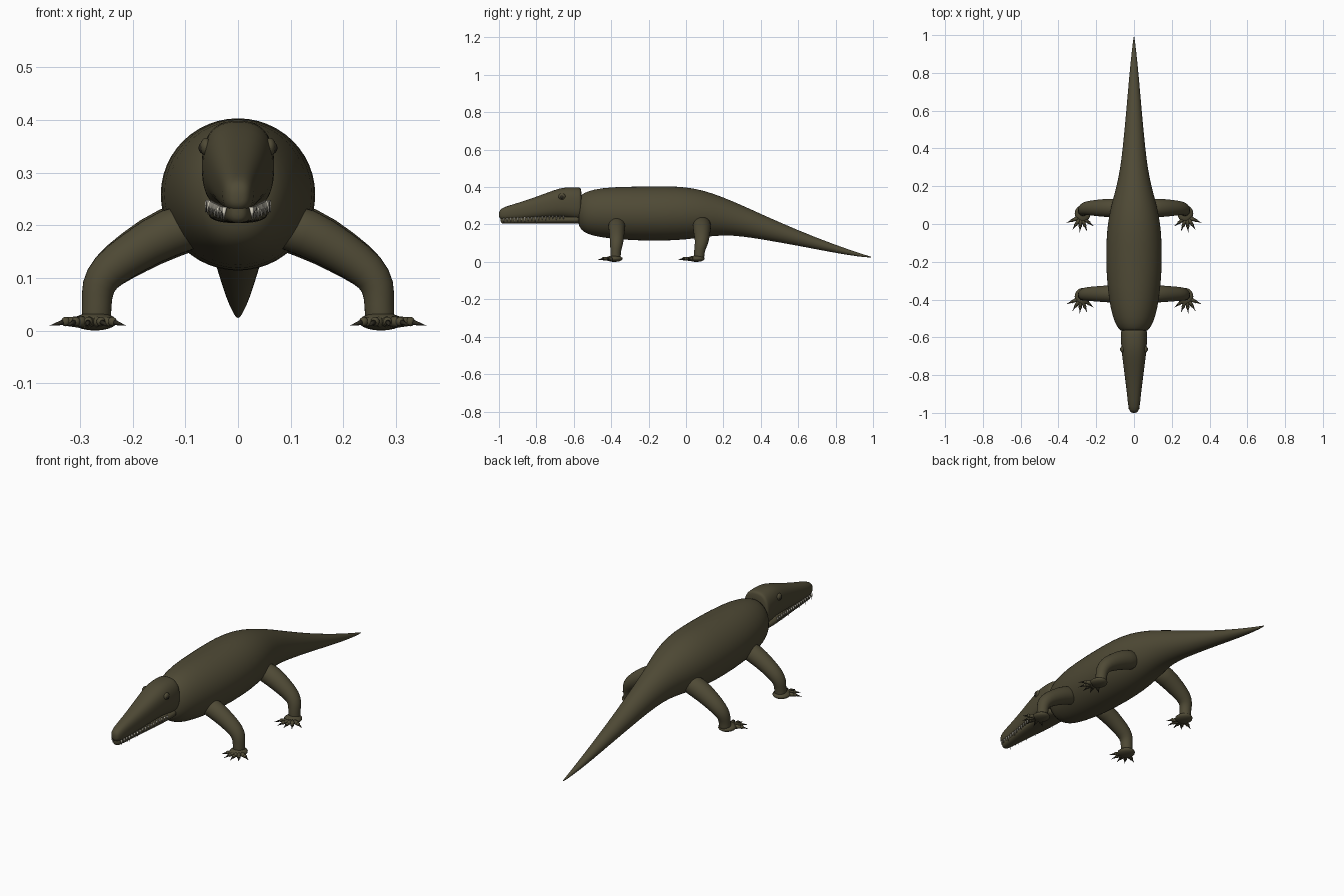
import bpy, bmesh
from math import sin, cos, pi, radians, copysign
from mathutils import Vector, Matrix

if "Cube" in bpy.data.objects:
    bpy.data.objects.remove(bpy.data.objects["Cube"])


def material(name, rgb):
    m = bpy.data.materials.new(name)
    m.use_nodes = True
    m.diffuse_color = (*rgb, 1)
    bsdf = m.node_tree.nodes["Principled BSDF"]
    bsdf.inputs["Base Color"].default_value = (*rgb, 1)
    bsdf.inputs["Roughness"].default_value = 0.8
    return m


HIDE = material("olive hide", (0.078, 0.068, 0.036))
DARK = material("dark claw", (0.025, 0.022, 0.014))
IVORY = material("ivory tooth", (0.6, 0.57, 0.48))


def finish(bm, name, mats, subsurf=0, mirror=False):
    bmesh.ops.recalc_face_normals(bm, faces=bm.faces)
    for f in bm.faces:
        f.smooth = True
    mesh = bpy.data.meshes.new(name)
    bm.to_mesh(mesh)
    bm.free()
    for m in mats:
        mesh.materials.append(m)
    ob = bpy.data.objects.new(name, mesh)
    bpy.context.collection.objects.link(ob)
    if mirror:
        ob.modifiers.new("Mirror", "MIRROR").use_clip = False
    if subsurf:
        mod = ob.modifiers.new("Smooth", "SUBSURF")
        mod.levels = mod.render_levels = subsurf
    return ob


def skin_rings(bm, rings):
    """Bridge closed rings of points and cap both ends."""
    loops = [[bm.verts.new(p) for p in r] for r in rings]
    n = len(loops[0])
    for a, b in zip(loops, loops[1:]):
        for i in range(n):
            j = (i + 1) % n
            bm.faces.new((a[i], a[j], b[j], b[i]))
    bm.faces.new(loops[0])
    bm.faces.new(loops[-1])


def soft(v, power):
    return copysign(abs(v) ** power, v)


def loft(name, sections, power=1.0, n=24):
    """Sections are (y, half width, bottom, top); low power is boxier."""
    bm = bmesh.new()
    rings = []
    for y, hw, zb, zt in sections:
        mid, h = (zb + zt) / 2, (zt - zb) / 2
        rings.append([(hw * soft(cos(2 * pi * i / n), power), y,
                       mid + h * soft(sin(2 * pi * i / n), power)) for i in range(n)])
    skin_rings(bm, rings)
    return finish(bm, name, [HIDE], subsurf=1)


def tube(bm, path, n=14):
    """Round limb along (x, y, z, radius) points."""
    pts = [Vector(p[:3]) for p in path]
    rings = []
    for i, p in enumerate(pts):
        t = (pts[min(i + 1, len(pts) - 1)] - pts[max(i - 1, 0)]).normalized()
        u = Vector((0, 1, 0))
        u = (u - t * u.dot(t)).normalized()
        v = t.cross(u)
        r = path[i][3]
        rings.append([p + r * (u * cos(2 * pi * k / n) + v * sin(2 * pi * k / n))
                      for k in range(n)])
    skin_rings(bm, rings)


def cone(bm, base, tip, radius, slot=0, sides=8, end=0.0):
    base, tip = Vector(base), Vector(tip)
    d = tip - base
    mat = Matrix.Translation((base + tip) / 2) @ d.to_track_quat('Z', 'Y').to_matrix().to_4x4()
    made = bmesh.ops.create_cone(bm, cap_ends=True, segments=sides, radius1=radius,
                                 radius2=end, depth=d.length, matrix=mat)
    for f in {f for v in made["verts"] for f in v.link_faces}:
        f.material_index = slot


def ball(bm, centre, radii, slot=0, seg=16):
    mat = Matrix.Translation(centre) @ Matrix.Diagonal((*radii, 1))
    made = bmesh.ops.create_uvsphere(bm, u_segments=seg, v_segments=seg // 2 + 2,
                                     radius=1, matrix=mat)
    for f in {f for v in made["verts"] for f in v.link_faces}:
        f.material_index = slot


# Barrel body running into the tapered tail
loft("body_and_tail", [
    (-0.578, 0.02, 0.24, 0.28), (-0.575, 0.06, 0.19, 0.345), (-0.55, 0.088, 0.158, 0.368),
    (-0.5, 0.112, 0.138, 0.388), (-0.4, 0.135, 0.122, 0.402), (-0.25, 0.149, 0.112, 0.404),
    (-0.1, 0.149, 0.112, 0.406), (0.0, 0.141, 0.118, 0.402), (0.1, 0.122, 0.132, 0.382),
    (0.2, 0.092, 0.143, 0.346), (0.3, 0.073, 0.136, 0.303), (0.4, 0.06, 0.121, 0.257),
    (0.6, 0.041, 0.086, 0.168), (0.8, 0.024, 0.047, 0.09), (0.93, 0.01, 0.027, 0.046),
    (0.985, 0.003, 0.023, 0.029), (0.99, 0.001, 0.025, 0.027)])

# Skull with a blunt rear edge, and a narrower lower jaw
SKULL = [
    (-1.0, 0.008, 0.245, 0.26), (-0.996, 0.02, 0.231, 0.279), (-0.975, 0.03, 0.223, 0.293),
    (-0.9, 0.037, 0.224, 0.315), (-0.8, 0.05, 0.23, 0.348), (-0.7, 0.063, 0.236, 0.387),
    (-0.65, 0.068, 0.234, 0.399), (-0.6, 0.07, 0.225, 0.4), (-0.568, 0.069, 0.222, 0.398),
    (-0.56, 0.066, 0.226, 0.394), (-0.558, 0.02, 0.27, 0.34)]
loft("skull", SKULL, power=0.8)
loft("lower_jaw", [(y + 0.008 if y < -0.9 else y - 0.012, hw * 0.82,
                    0.222 if i in (0, len(SKULL) - 1) else 0.204, 0.245)
                   for i, (y, hw, zb, zt) in enumerate(SKULL)], power=0.8)


def skull_at(y):
    for a, b in zip(SKULL, SKULL[1:]):
        if a[0] <= y <= b[0]:
            t = (y - a[0]) / (b[0] - a[0])
            return a[1] + t * (b[1] - a[1]), a[2] + t * (b[2] - a[2])


# Teeth hanging along both edges of the upper jaw
bm = bmesh.new()
COUNT = 18
for k in range(COUNT):
    y = -0.975 + 0.32 * k / (COUNT - 1)
    hw, zb = skull_at(y)
    long = 0.026 if k % 3 == 0 else 0.019
    cone(bm, (hw * 0.86, y, zb + 0.012), (hw * 0.93, y, zb + 0.008 - long), 0.005, sides=6)
finish(bm, "teeth", [IVORY], mirror=True)

# Eyes set in low brow mounds
bm = bmesh.new()
ball(bm, (0.061, -0.663, 0.349), (0.011, 0.019, 0.017), 0)
ball(bm, (0.066, -0.664, 0.347), (0.009, 0.011, 0.011), 1)
finish(bm, "eyes", [HIDE, DARK], mirror=True)


def leg(name, hip_y, shin_y, foot_y, size):
    bm = bmesh.new()
    tube(bm, [(0.06, hip_y, 0.205, 0.046 * size), (0.13, hip_y, 0.19, 0.048 * size),
              (0.2, hip_y, 0.148, 0.041 * size), (0.25, hip_y, 0.113, 0.038),
              (0.268, (hip_y + shin_y) / 2, 0.083, 0.033), (0.268, shin_y, 0.05, 0.028),
              (0.27, shin_y, 0.018, 0.03), (0.27, shin_y, 0.008, 0.02)])
    finish(bm, name + "_leg", [HIDE], subsurf=1, mirror=True)

    # Flat foot with five splayed toes and claws
    bm = bmesh.new()
    ball(bm, (0.272, (foot_y + shin_y) / 2, 0.017), (0.042, 0.045, 0.017))
    for angle in (-52, -22, 5, 33, 66):
        d = Vector((sin(radians(angle)), -cos(radians(angle)), 0))
        root = Vector((0.28, foot_y, 0.016))
        knuckle = root + d * 0.052 + Vector((0, 0, 0.001))
        cone(bm, root + d * 0.015, knuckle, 0.012, end=0.008)
        ball(bm, knuckle, (0.009, 0.009, 0.009), seg=10)
        cone(bm, knuckle, root + d * 0.086 - Vector((0, 0, 0.007)), 0.0065, slot=1)
    finish(bm, name + "_foot", [HIDE, DARK], mirror=True)


leg("front", -0.37, -0.377, -0.39, 1.0)
leg("rear", 0.085, 0.07, 0.04, 1.08)
